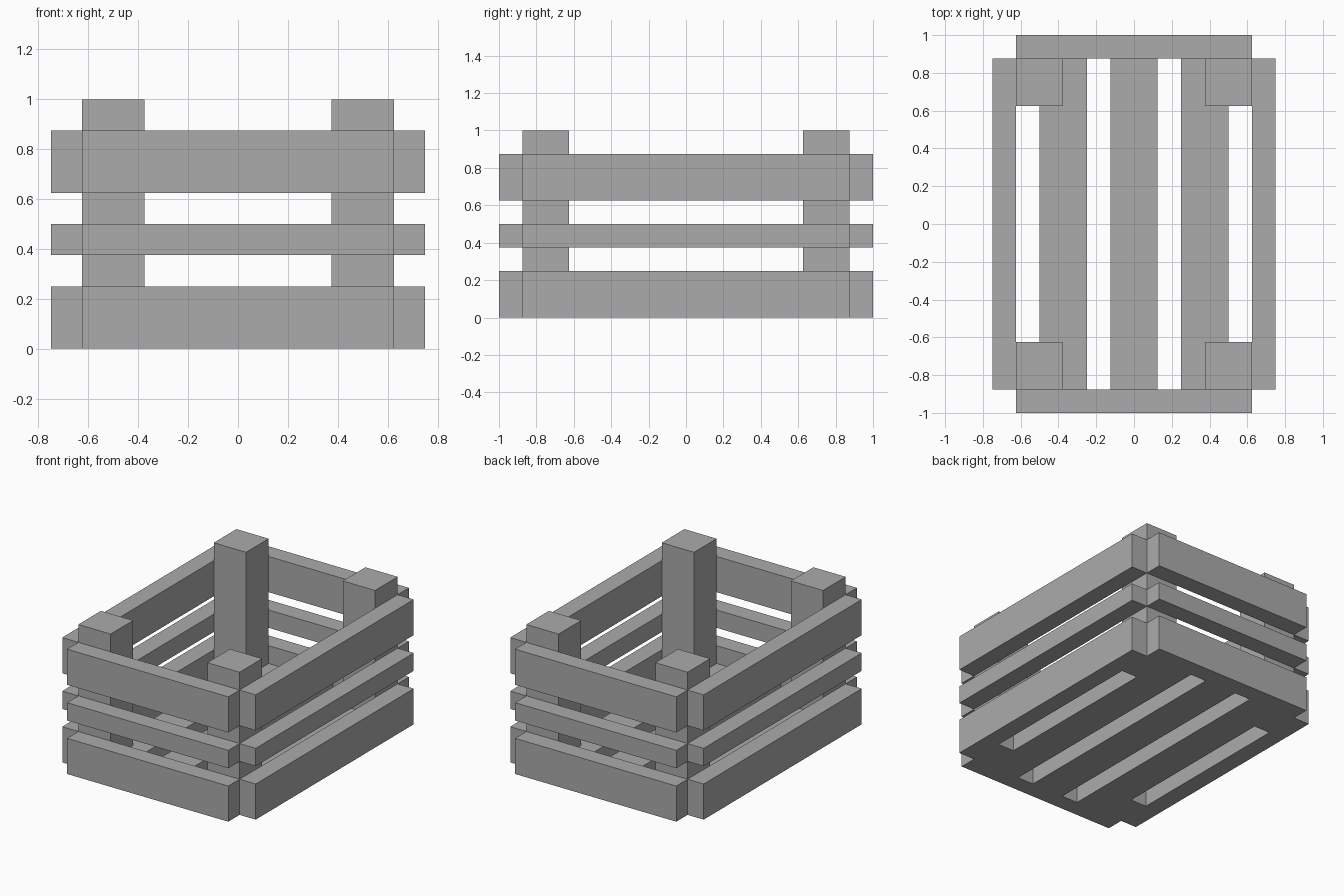
import bpy
import bmesh
from mathutils import Vector

cube = bpy.data.objects.get("Cube")
if cube:
    bpy.data.objects.remove(cube, do_unlink=True)

grey = bpy.data.materials.new("plain_grey")
grey.use_nodes = True
colour = (0.41, 0.41, 0.41, 1)
grey.diffuse_color = colour
grey.node_tree.nodes["Principled BSDF"].inputs["Base Color"].default_value = colour


def box(name, low, high):
    """Add a flat-faced board spanning two opposite corners."""
    low, high = Vector(low), Vector(high)
    bm = bmesh.new()
    bmesh.ops.create_cube(bm, size=1)
    bmesh.ops.scale(bm, vec=high - low, verts=bm.verts)
    mesh = bpy.data.meshes.new(name)
    bm.to_mesh(mesh)
    bm.free()
    mesh.materials.append(grey)
    obj = bpy.data.objects.new(name, mesh)
    obj.location = (low + high) / 2
    bpy.context.collection.objects.link(obj)


T = 0.125          # board thickness
W = 2 * T          # post and slat width
IX, IY = 5 * T, 7 * T   # inner half width and half depth
rails = {"lower": (0, W), "middle": (3 * T, 4 * T), "upper": (5 * T, 7 * T)}

# Wall boards, butted at open corners
for level, (z0, z1) in rails.items():
    for side, s in (("front", -1), ("back", 1)):
        y0, y1 = sorted((s * IY, s * (IY + T)))
        box(f"{side}_{level}_board", (-IX, y0, z0), (IX, y1, z1))
    for side, s in (("right", -1), ("left", 1)):
        x0, x1 = sorted((s * IX, s * (IX + T)))
        box(f"{side}_{level}_board", (x0, -IY, z0), (x1, IY, z1))

# Corner posts inside the walls
for end, sy in (("front", -1), ("back", 1)):
    for side, sx in (("right", -1), ("left", 1)):
        x0, x1 = sorted((sx * IX, sx * (IX - W)))
        y0, y1 = sorted((sy * IY, sy * (IY - W)))
        box(f"{end}_{side}_post", (x0, y0, 0), (x1, y1, 1))

# Floor slats
for side, s in (("right", -1), ("middle", 0), ("left", 1)):
    x = s * 3 * T
    box(f"{side}_floor_slat", (x - T, -IY, 0), (x + T, IY, T))
